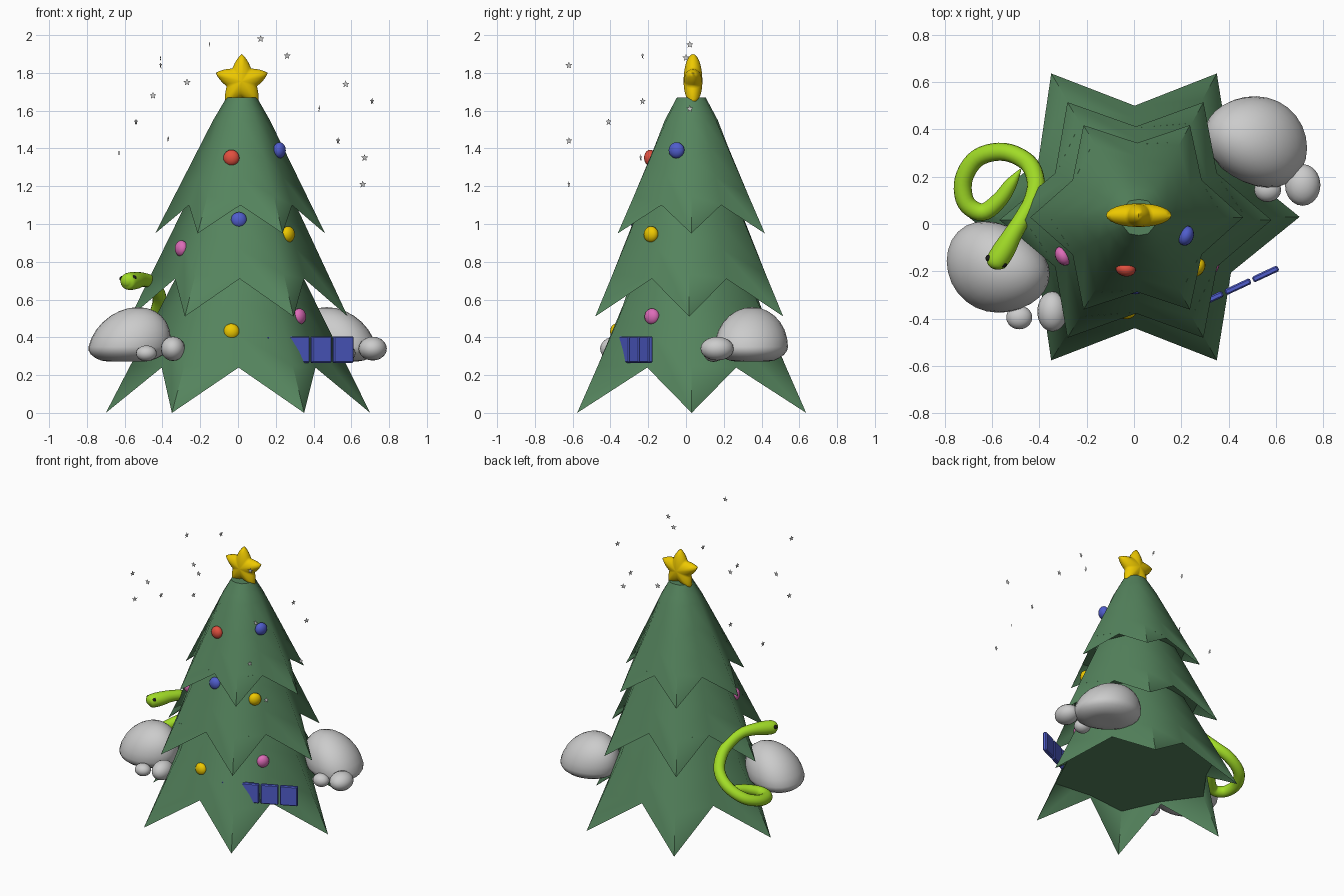
import bpy, bmesh, math
from math import sin, cos, pi, radians
from mathutils import Matrix, Vector

if "Cube" in bpy.data.objects:
    bpy.data.objects.remove(bpy.data.objects["Cube"])


def material(name, rgb):
    m = bpy.data.materials.new(name)
    m.diffuse_color = (*rgb, 1)
    m.use_nodes = True
    m.node_tree.nodes["Principled BSDF"].inputs["Base Color"].default_value = m.diffuse_color
    return m


GREEN = material("tree_green", (0.09, 0.23, 0.11))
LIME = material("lime", (0.36, 0.72, 0.02))
GOLD = material("gold", (0.85, 0.58, 0.0))
BLUE = material("blue", (0.08, 0.11, 0.60))
RED = material("red", (0.75, 0.08, 0.05))
PINK = material("pink", (0.72, 0.15, 0.48))
BLACK = material("black", (0.01, 0.01, 0.01))


def finish(bm, name, mat=None, angle=None, recalc=True):
    if recalc:
        bmesh.ops.recalc_face_normals(bm, faces=bm.faces)
    me = bpy.data.meshes.new(name)
    bm.to_mesh(me)
    bm.free()
    ob = bpy.data.objects.new(name, me)
    bpy.context.collection.objects.link(ob)
    if mat:
        me.materials.append(mat)
    if angle:
        bpy.ops.object.select_all(action='DESELECT')
        ob.select_set(True)
        bpy.context.view_layer.objects.active = ob
        bpy.ops.object.shade_smooth_by_angle(angle=radians(angle))
    return ob


def loft(rings, name, mat, angle, cap_start=False, cap_end=False):
    bm = bmesh.new()
    vs = [[bm.verts.new(p) for p in ring] for ring in rings]
    for a, b in zip(vs, vs[1:]):
        n = len(a)
        for i in range(n):
            bm.faces.new((a[i], a[(i + 1) % n], b[(i + 1) % n], b[i]))
    if cap_start:
        bm.faces.new(vs[0])
    if cap_end:
        bm.faces.new(vs[-1])
    return finish(bm, name, mat, angle)


# Tree tiers: each level is (tip radius, tip z, valley radius, valley z)
def star_ring(tr, tz, vr, vz, cy):
    return [(0.012 * z + r * cos(i * pi / 6), cy + r * sin(i * pi / 6), z)
            for i in range(12) for r, z in [((tr, tz), (vr, vz))[i % 2]]]


def tier(name, levels, cy, cap=False):
    steps = [levels[0]]
    for a, b in zip(levels, levels[1:]):
        for k in (1, 2, 3):
            steps.append([p + (q - p) * k / 3 for p, q in zip(a, b)])
    loft([star_ring(*s, cy) for s in steps], name, GREEN, 60, cap_start=cap)
    # flat underside closing the skirt just above the folds
    (r0, z0, v0, w0), (r1, z1, v1, w1) = levels[-2:]
    h = w1 + 0.015
    tip = r0 + (r1 - r0) * (z0 - h) / (z0 - z1)
    val = v0 + (v1 - v0) * (w0 - h) / (w0 - w1)
    bm = bmesh.new()
    bm.faces.new([bm.verts.new(p) for p in reversed(star_ring(tip, h, val, h, cy))])
    finish(bm, name + "_underside", GREEN, recalc=False)


tier("tree_top_tier", [(0.08, 1.67, 0.076, 1.67), (0.15, 1.55, 0.14, 1.55),
                       (0.45, 0.95, 0.315, 1.10)], 0.028, True)
tier("tree_middle_tier", [(0.11, 1.45, 0.10, 1.45), (0.255, 1.18, 0.235, 1.19),
                          (0.575, 0.51, 0.395, 0.71)], 0.017)
tier("tree_bottom_tier", [(0.12, 1.10, 0.11, 1.10), (0.32, 0.75, 0.30, 0.76),
                          (0.70, 0.0, 0.47, 0.24)], 0.03)


# Puffy gold star on the tip
def star_radius(a, outer, inner):
    t = abs(((a / (2 * pi / 5)) % 1) * 2 - 1)
    return inner + (outer - inner) * t ** 1.35


rings = []
for j in range(13):
    phi = -pi / 2 + pi * (j + 0.15) / 12.3
    ring = []
    for i in range(50):
        a = 2 * pi * i / 50
        r = star_radius(a, 0.145, 0.085) * cos(phi)
        ring.append((0.02 + r * sin(a), 0.037 + 0.05 * sin(phi), 1.755 + r * cos(a)))
    rings.append(ring)
loft(rings, "top_star", GOLD, 80, True, True)


def ellipsoid(name, loc, size, yaw=0.0, mat=None, shape=None, seg=28):
    bm = bmesh.new()
    bmesh.ops.create_uvsphere(bm, u_segments=seg, v_segments=seg // 2, radius=1)
    if shape:
        for v in bm.verts:
            v.co = shape(v.co)
    bm.transform(Matrix.Translation(loc) @ Matrix.Rotation(yaw, 4, 'Z')
                 @ Matrix.Diagonal((*size, 1)))
    return finish(bm, name, mat, 60)


# Baubles resting in the folds, flattened toward the tree
for i, (x, y, z, m) in enumerate([
        (-0.035, -0.19, 1.35, RED), (0.22, -0.05, 1.39, BLUE), (0.005, -0.265, 1.02, BLUE),
        (0.265, -0.185, 0.945, GOLD), (-0.30, -0.135, 0.87, PINK),
        (0.325, -0.18, 0.51, PINK), (-0.035, -0.37, 0.43, GOLD)]):
    ellipsoid(f"bauble_{i + 1}", (x, y, z), (0.032, 0.043, 0.043),
              math.atan2(y - 0.03, x), m, seg=20)


# Boulders: flat underside, broad foot on the outer side
def boulder(sign):
    def shape(c):
        z = c.z if c.z > 0 else max(c.z, -0.85) * 0.44
        x = c.x + sign * 0.22 * (0.35 - z)
        y = c.y * (1 + 0.12 * sign * c.x) - 0.15 * c.x
        return Vector((x, y, z))
    return shape


ellipsoid("left_boulder", (-0.56, -0.185, 0.35), (0.215, 0.19, 0.21), 0, None, boulder(-1))
ellipsoid("right_boulder", (0.50, 0.35, 0.35), (0.215, 0.19, 0.21), 0, None, boulder(1))
for name, loc, size in [
        ("left_stone_large", (-0.345, -0.37, 0.34), (0.064, 0.085, 0.065)),
        ("left_stone_small", (-0.485, -0.395, 0.315), (0.055, 0.05, 0.042)),
        ("right_stone_large", (0.713, 0.165, 0.34), (0.075, 0.088, 0.063)),
        ("right_stone_small", (0.565, 0.145, 0.315), (0.057, 0.052, 0.045))]:
    ellipsoid(name, loc, size, seg=20)

# Snake body: smooth tube along a few points (x, y, z, radius)
path = [(-0.595, -0.185, 0.69, 0.015), (-0.585, -0.165, 0.695, 0.043),
        (-0.55, -0.11, 0.70, 0.047), (-0.51, -0.04, 0.705, 0.039), (-0.468, 0.03, 0.695, 0.035),
        (-0.43, 0.10, 0.65, 0.036), (-0.415, 0.18, 0.585, 0.038), (-0.45, 0.26, 0.50, 0.038),
        (-0.55, 0.305, 0.43, 0.038), (-0.66, 0.28, 0.37, 0.038), (-0.72, 0.19, 0.335, 0.038),
        (-0.71, 0.09, 0.32, 0.038), (-0.64, 0.05, 0.32, 0.037), (-0.57, 0.10, 0.34, 0.034),
        (-0.52, 0.17, 0.36, 0.026), (-0.48, 0.23, 0.38, 0.004)]


def spline(ps, sub):
    out = []
    P = [Vector(p) for p in ps]
    for i in range(len(P) - 1):
        a, b, c, d = P[max(i - 1, 0)], P[i], P[i + 1], P[min(i + 2, len(P) - 1)]
        for k in range(sub):
            t = k / sub
            out.append(0.5 * (2 * b + (c - a) * t + (2 * a - 5 * b + 4 * c - d) * t * t
                              + (3 * b - a - 3 * c + d) * t ** 3))
    return out + [P[-1]]


pts = spline(path, 5)
rings = []
for i, p in enumerate(pts):
    d = (pts[min(i + 1, len(pts) - 1)] - pts[max(i - 1, 0)]).to_3d().normalized()
    side = d.cross(Vector((0, 0, 1))).normalized()
    up = side.cross(d)
    rings.append([p.to_3d() + p.w * (side * cos(2 * pi * k / 16) + up * sin(2 * pi * k / 16))
                  for k in range(16)])
loft(rings, "snake_body", LIME, 60, True, True)
for name, loc in [("snake_left_eye", (-0.613, -0.145, 0.71)),
                  ("snake_right_eye", (-0.552, -0.17, 0.715))]:
    ellipsoid(name, loc, (0.015, 0.015, 0.015), 0, BLACK, seg=12)

# Plain blocks standing in a row at the foot of the tree
for i in range(4):
    x = 0.205 + i * 0.117
    bm = bmesh.new()
    bmesh.ops.create_cube(bm, size=1)
    bm.transform(Matrix.Translation((x, -0.315 + (x - 0.33) * 0.46, 0.335))
                 @ Matrix.Rotation(radians(25), 4, 'Z') @ Matrix.Diagonal((0.118, 0.026, 0.14, 1)))
    bmesh.ops.bevel(bm, geom=bm.edges[:], offset=0.006, segments=1, affect='EDGES')
    finish(bm, f"blue_block_{i + 1}", BLUE)

# Flat little floating stars (x, y, z, yaw in degrees)
for i, (x, y, z, yaw) in enumerate([
        (0.12, -0.62, 1.98, 0), (-0.27, -0.12, 1.75, 0), (-0.45, -0.39, 1.68, 0),
        (0.57, -0.61, 1.74, 0), (0.53, -0.62, 1.44, 55), (0.67, -0.24, 1.35, 20),
        (0.66, -0.62, 1.21, 20), (0.71, -0.23, 1.65, 55), (0.26, -0.23, 1.89, 20),
        (-0.41, 0.0, 1.88, 80), (-0.41, -0.62, 1.84, 70), (-0.15, 0.02, 1.95, 80),
        (0.43, 0.02, 1.61, 75), (-0.54, -0.41, 1.54, 60), (-0.37, 0.02, 1.45, 75),
        (-0.63, 0.02, 1.38, 80)]):
    bm = bmesh.new()
    w = radians(yaw)
    ring = []
    for k in range(10):
        r, a = (0.02 if k % 2 == 0 else 0.009), k * pi / 5
        ring.append(bm.verts.new((x + r * sin(a) * cos(w), y + r * sin(a) * sin(w), z + r * cos(a))))
    bm.faces.new(ring)
    finish(bm, f"sparkle_{i + 1}")
